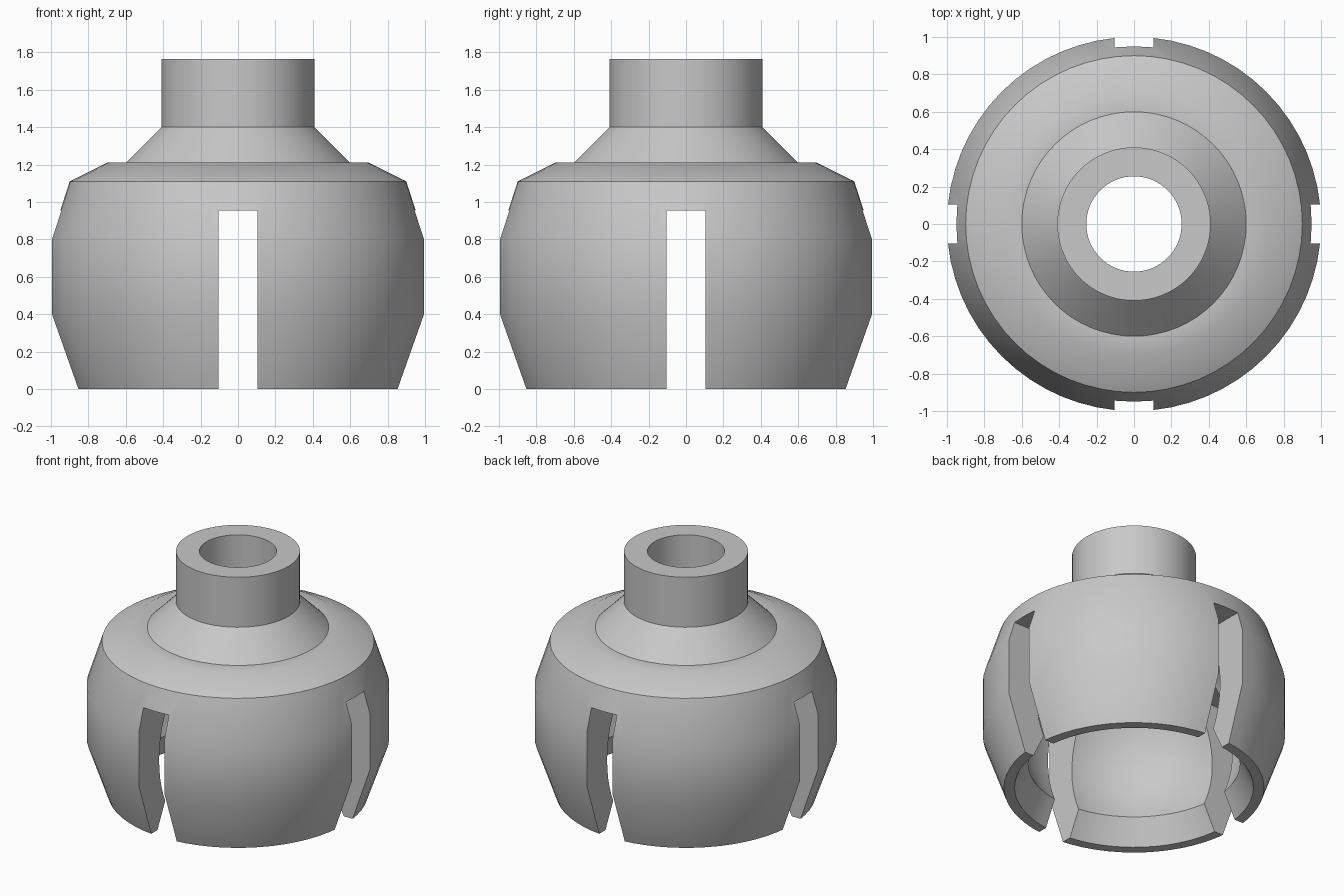
import bpy, bmesh, math

if "Cube" in bpy.data.objects:
    bpy.data.objects.remove(bpy.data.objects["Cube"])

SEGMENTS = 64
SLOT_WIDTH, SLOT_TOP = 0.206, 0.956
BALL_RADIUS, BALL_Z = 0.77, 0.5
BORE, LIP_Z = 0.255, 0.18

grey = bpy.data.materials.new("plain grey")
grey.use_nodes = True
grey.diffuse_color = (0.58, 0.58, 0.58, 1)
grey.node_tree.nodes["Principled BSDF"].inputs["Base Color"].default_value = grey.diffuse_color


def new_object(name, bm):
    mesh = bpy.data.meshes.new(name)
    bmesh.ops.recalc_face_normals(bm, faces=bm.faces)
    bm.to_mesh(mesh)
    bm.free()
    mesh.materials.append(grey)
    obj = bpy.data.objects.new(name, mesh)
    bpy.context.collection.objects.link(obj)
    return obj


def lathe(name, profile):
    """Turn a closed (radius, height) loop around the z axis."""
    bm = bmesh.new()
    rings = []
    for i in range(SEGMENTS):
        a = math.tau * i / SEGMENTS
        rings.append([bm.verts.new((r * math.cos(a), r * math.sin(a), z)) for r, z in profile])
    for i, ring in enumerate(rings):
        after = rings[(i + 1) % SEGMENTS]
        for j in range(len(profile)):
            k = (j + 1) % len(profile)
            bm.faces.new((ring[j], after[j], after[k], ring[k]))
    return new_object(name, bm)


# Outer shell, shoulder and neck
outer = [(0.86, 0), (1, 0.4), (1, 0.8), (0.9, 1.11), (0.7, 1.21),
         (0.6, 1.21), (0.41, 1.4), (0.41, 1.765), (BORE, 1.765)]

# Spherical cavity from the bore down to the flared lip
start = math.acos(BORE / BALL_RADIUS)
end = math.asin((LIP_Z - BALL_Z) / BALL_RADIUS)
steps = 20
cavity = []
for i in range(steps + 1):
    t = start + (end - start) * i / steps
    cavity.append((BALL_RADIUS * math.cos(t), BALL_Z + BALL_RADIUS * math.sin(t)))

socket = lathe("ball_socket", outer + cavity + [(0.79, 0)])


# Four slots cut by two crossing bars
for name, size in (("slot_cutter_x", (3, SLOT_WIDTH)), ("slot_cutter_y", (SLOT_WIDTH, 3))):
    bm = bmesh.new()
    bmesh.ops.create_cube(bm, size=1)
    bmesh.ops.scale(bm, vec=(*size, 2), verts=bm.verts)
    bmesh.ops.translate(bm, vec=(0, 0, SLOT_TOP - 1), verts=bm.verts)
    cutter = new_object(name, bm)
    cutter.hide_render = True
    bpy.context.view_layer.objects.active = socket
    mod = socket.modifiers.new("slot", 'BOOLEAN')
    mod.operation, mod.solver, mod.object = 'DIFFERENCE', 'EXACT', cutter
    bpy.ops.object.modifier_apply(modifier=mod.name)
    bpy.data.objects.remove(cutter)

# Smooth curved walls, crisp corners
bpy.ops.object.select_all(action='DESELECT')
socket.select_set(True)
bpy.context.view_layer.objects.active = socket
bpy.ops.object.shade_smooth_by_angle(angle=math.radians(30))
